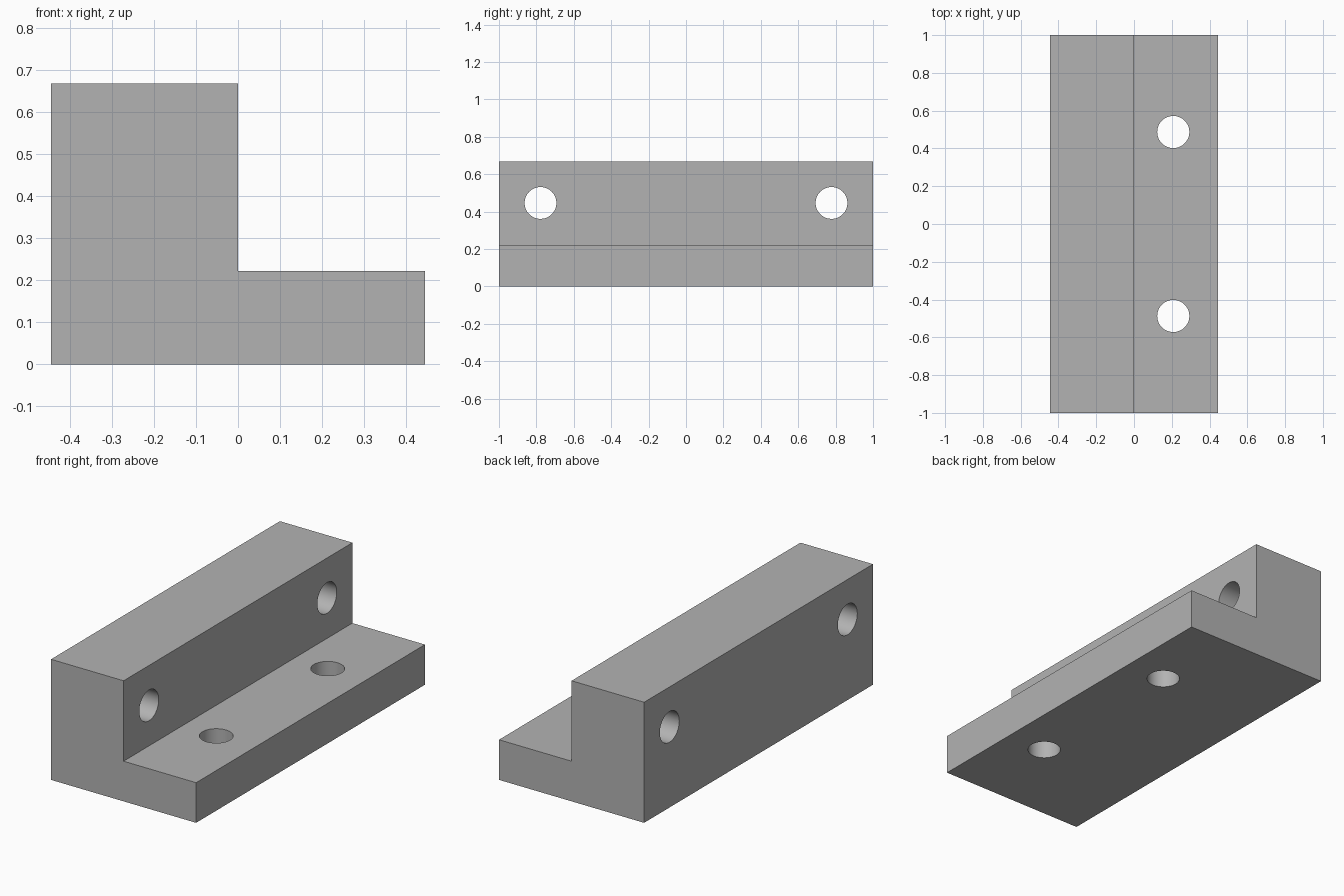
import bpy
import bmesh
import math

cube = bpy.data.objects.get("Cube")
if cube:
    bpy.data.objects.remove(cube, do_unlink=True)

# Overall dimensions
HALF_W, HALF_L = 0.444, 1.0
BASE_H, WALL_H = 0.222, 0.667
HOLE_R = 0.085

# Material
grey = bpy.data.materials.new("plain grey")
grey.use_nodes = True
colour = (0.45, 0.45, 0.45, 1)
grey.diffuse_color = colour
grey.node_tree.nodes["Principled BSDF"].inputs["Base Color"].default_value = colour

# L-shaped bracket body: profile extruded along its length
profile = [(-HALF_W, 0), (HALF_W, 0), (HALF_W, BASE_H),
           (0, BASE_H), (0, WALL_H), (-HALF_W, WALL_H)]
bm = bmesh.new()
face = bm.faces.new([bm.verts.new((x, -HALF_L, z)) for x, z in profile])
ext = bmesh.ops.extrude_face_region(bm, geom=[face])
moved = [v for v in ext["geom"] if isinstance(v, bmesh.types.BMVert)]
bmesh.ops.translate(bm, verts=moved, vec=(0, 2 * HALF_L, 0))
bmesh.ops.recalc_face_normals(bm, faces=bm.faces)
mesh = bpy.data.meshes.new("angle_bracket")
bm.to_mesh(mesh)
bm.free()
mesh.materials.append(grey)
bracket = bpy.data.objects.new("angle_bracket", mesh)
bpy.context.collection.objects.link(bracket)


def drill(location, depth, rotation=(0, 0, 0)):
    """Cut one round through hole in the bracket."""
    bpy.ops.mesh.primitive_cylinder_add(
        vertices=64, radius=HOLE_R, depth=depth, location=location, rotation=rotation)
    cutter = bpy.context.object
    cutter.name = "hole_cutter"
    cutter.hide_render = True
    cutter.data.materials.append(grey)
    cut = bracket.modifiers.new("hole", "BOOLEAN")
    cut.operation = "DIFFERENCE"
    cut.solver = "EXACT"
    cut.object = cutter
    bpy.context.view_layer.objects.active = bracket
    bpy.ops.object.modifier_apply(modifier=cut.name)
    bpy.data.objects.remove(cutter, do_unlink=True)


# Two holes down through the base, two across through the wall
for side in (-1, 1):
    drill((0.208, side * 0.487, BASE_H / 2), BASE_H + 0.2)
    drill((-HALF_W / 2, side * 0.778, 0.446), HALF_W + 0.2, (0, math.pi / 2, 0))

# Smooth hole walls, sharp outer edges
bpy.ops.object.select_all(action="DESELECT")
bracket.select_set(True)
bpy.context.view_layer.objects.active = bracket
bpy.ops.object.shade_smooth_by_angle(angle=math.radians(30))
